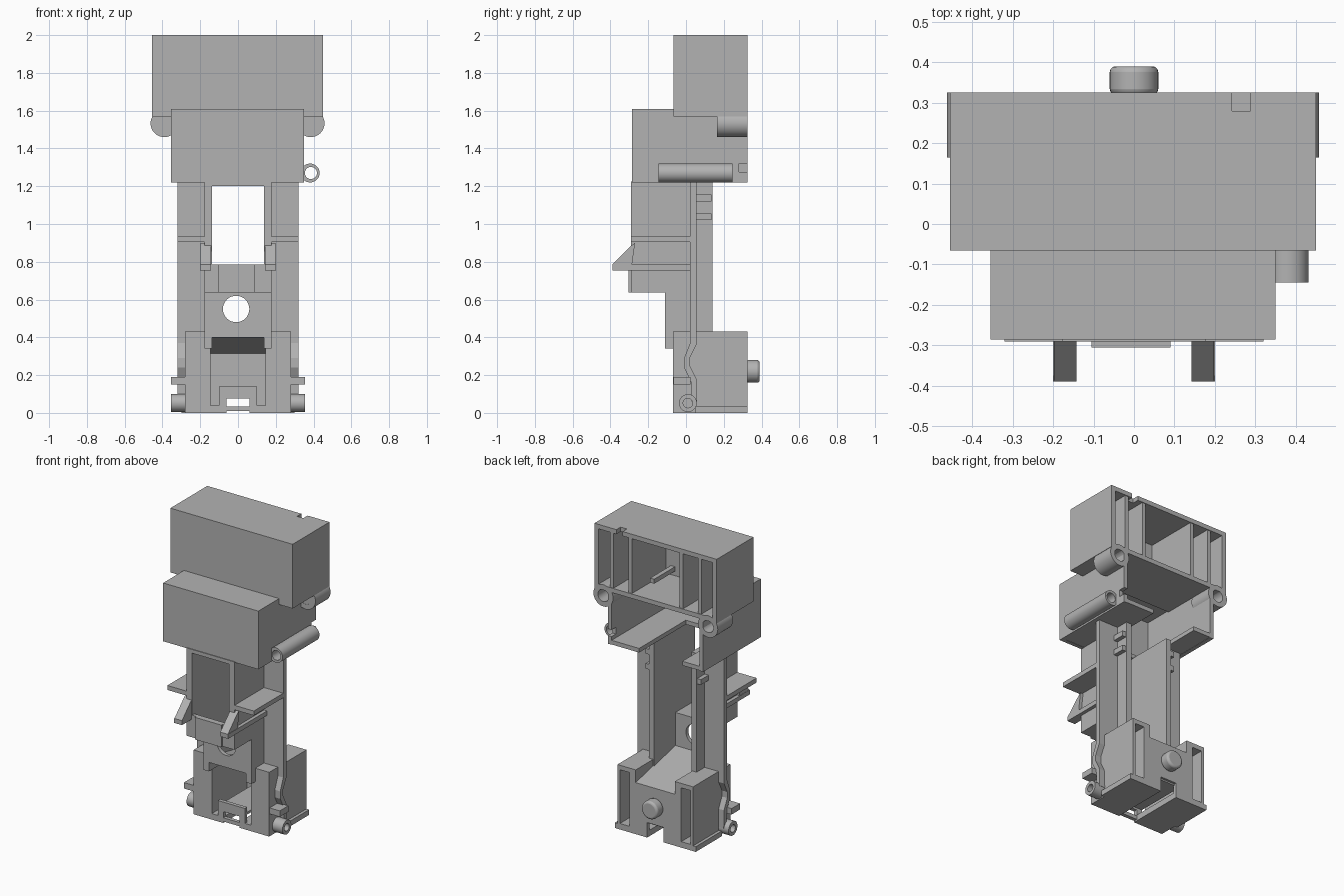
import bpy, bmesh, math

old = bpy.data.objects.get("Cube")
if old:
    bpy.data.objects.remove(old, do_unlink=True)

grey = bpy.data.materials.new("plain_grey")
grey.use_nodes = True
COLOUR = (0.45, 0.45, 0.45, 1)
grey.diffuse_color = COLOUR
grey.node_tree.nodes["Principled BSDF"].inputs["Base Color"].default_value = COLOUR


def finish(name, bm, smooth=False):
    bmesh.ops.recalc_face_normals(bm, faces=bm.faces)
    mesh = bpy.data.meshes.new(name)
    bm.to_mesh(mesh)
    bm.free()
    mesh.materials.append(grey)
    ob = bpy.data.objects.new(name, mesh)
    bpy.context.collection.objects.link(ob)
    if smooth:
        bpy.ops.object.select_all(action='DESELECT')
        bpy.context.view_layer.objects.active = ob
        ob.select_set(True)
        bpy.ops.object.shade_smooth_by_angle()
    return ob


def prism(name, axis, pts, a, b, hole=None, smooth=False):
    """Extrude an outline along x (pts are y,z) or y (pts are x,z)."""
    bm = bmesh.new()

    def ring(outline, t):
        return [bm.verts.new((t, u, v) if axis == 'x' else (u, t, v)) for u, v in outline]

    def wall(r, s):
        for i in range(len(r)):
            j = (i + 1) % len(r)
            bm.faces.new((r[i], r[j], s[j], s[i]))

    lo, hi = ring(pts, a), ring(pts, b)
    wall(lo, hi)
    if hole:
        hlo, hhi = ring(hole, a), ring(hole, b)
        wall(hlo, hhi)
        wall(lo, hlo)
        wall(hi, hhi)
    else:
        bm.faces.new(lo)
        bm.faces.new(hi)
    return finish(name, bm, smooth)


def box(name, x0, x1, y0, y1, z0, z1):
    return prism(name, 'x', [(y0, z0), (y1, z0), (y1, z1), (y0, z1)], x0, x1)


def pair(name, x0, x1, *rest):
    box("left_" + name, x0, x1, *rest)
    box("right_" + name, -x1, -x0, *rest)


def circle(u, v, r, n=32):
    return [(u + r * math.cos(2 * math.pi * i / n), v + r * math.sin(2 * math.pi * i / n))
            for i in range(n)]


def square(u, v, h, n=32):
    out = []
    for x, y in circle(0, 0, 1, n):
        k = h / max(abs(x), abs(y))
        out.append((u + x * k, v + y * k))
    return out


# Upper housing, open at the back, with a notch in its roof
box("upper_front", -.455, .45, -.065, -.04, 1.57, 2)
box("upper_roof", -.455, .45, -.065, .28, 1.97, 2)
box("upper_roof_edge_wide", -.455, .242, .28, .325, 1.97, 2)
box("upper_roof_edge_narrow", .288, .45, .28, .325, 1.97, 2)
box("upper_floor", -.455, .45, -.065, .325, 1.57, 1.6)
box("upper_side_right", -.455, -.425, -.065, .325, 1.57, 2)
box("upper_side_left", .42, .45, -.065, .325, 1.57, 2)
for x in (.325, .19):
    pair("upper_rib", x - .013, x + .013, -.05, .32, 1.58, 1.99)
box("inner_bar", .11, .14, -.05, .18, 1.63, 1.66)

# Screw bosses under the housing corners
for side, x in (("left", .385), ("right", -.39)):
    prism(side + "_boss", 'y', circle(x, 1.533, .073), .165, .325,
          circle(x, 1.533, .04), True)
    prism(side + "_boss_end", 'y', circle(x, 1.533, .06), .167, .2)

# Middle housing
box("middle_front", -.355, .35, -.285, -.26, 1.22, 1.61)
box("middle_roof", -.355, .35, -.285, -.05, 1.58, 1.61)
box("middle_side_right", -.355, -.328, -.285, .325, 1.22, 1.6)
box("middle_side_left_front", .323, .35, -.285, .28, 1.22, 1.6)
box("middle_side_left_low", .323, .35, .28, .325, 1.22, 1.275)
box("middle_side_left_high", .323, .35, .28, .325, 1.32, 1.6)
box("middle_floor_front", -.34, .34, -.27, -.17, 1.222, 1.25)
box("middle_floor_left", .12, .34, -.17, .325, 1.222, 1.25)
box("middle_floor_right", -.34, -.2, -.17, .325, 1.222, 1.25)
prism("side_tube", 'y', circle(.382, 1.27, .05), -.145, .245, circle(.386, 1.27, .032), True)

# Column: side walls, flanges, ledges and clips
SLOPE = [(-.39, .755), (-.29, .755), (-.27, .9), (-.29, .885), (-.39, .785)]
for side, s in (("left", 1), ("right", -1)):
    def part(name, x0, x1, *rest):
        a, b = sorted((s * x0, s * x1))
        return box(side + "_" + name, a, b, *rest)

    part("column_wall", .138, .177, -.29, .14, .64, 1.225)
    part("column_wall_low", .138, .177, -.11, .14, .34, .64)
    part("flange", .17, .32, .022, .055, .4, 1.225)
    part("column_ledge", .17, .32, -.29, .03, .905, .935)
    part("clip_shelf", .17, .2, -.39, .03, .755, .785)
    prism(side + "_clip_ramp", 'x', SLOPE, s * .142, s * .198)
    for z in (1.02, 1.12):
        part("column_tab", .17, .205, .05, .135, z, z + .035)

    # Base side block, hollow from the back
    part("base_outer_wall", .262, .28, -.07, .325, 0, .43)
    part("base_inner_wall", .145, .192, -.07, .325, 0, .43)
    part("base_front", .145, .28, -.07, -.045, 0, .43)
    part("base_top", .145, .28, -.07, .325, .4, .43)
    part("base_bottom", .06, .28, -.07, .325, 0, .04)
    part("base_lip", .06, .1, -.07, -.045, 0, .14)
    part("base_edge_strip", .28, .3, .05, .325, 0, .035)

    # Side hook, spring strip and stop
    prism(side + "_hook", 'x', circle(.01, .052, .047), s * .275, s * .355,
          circle(.01, .052, .025), True)
    prism(side + "_spring", 'x',
          [(.022, .43), (.022, .37), (-.01, .29), (-.01, .24), (.025, .17), (.03, .06),
           (.058, .06), (.055, .18), (.02, .25), (.02, .29), (.055, .36), (.055, .43)],
          s * .275, s * .32)
    part("stop", .275, .355, -.065, .025, .15, .19)

# Front panels and step
box("column_head_bar", -.177, .177, -.29, -.265, 1.2, 1.225)
box("front_panel", -.177, .177, -.29, -.265, .637, .785)
box("front_panel_plate", -.105, .09, -.305, -.285, .637, .785)
box("step_floor", -.177, .177, -.29, -.085, .637, .66)
prism("hole_panel", 'y', square(-.01, .55, .088), -.11, -.085, circle(-.01, .55, .07), True)
box("hole_panel_right", -.177, -.098, -.11, -.085, .4, .64)
box("hole_panel_left", .078, .177, -.11, -.085, .4, .64)
box("hole_panel_low", -.1, .08, -.11, -.085, .4, .462)

# Base centre: sloping roof, back wall, tunnel and pin
prism("base_slope", 'x', [(.325, .31), (-.09, .4), (-.09, .44), (.325, .345)], -.15, .15)
box("base_back", -.15, .15, .3, .325, .1, .34)
pair("base_back_foot", .06, .15, .3, .325, 0, .11)
box("tunnel_lip", -.1, .1, -.07, -.045, .076, .14)
box("tunnel_roof", -.1, .1, -.05, .31, .09, .105)
box("tunnel_bar", -.06, .06, -.07, -.045, .01, .035)
pin = prism("back_pin", 'y', circle(0, .22, .06), .32, .39, None, True)
bevel = pin.modifiers.new("rounded_end", 'BEVEL')
bevel.width = .014
bevel.segments = 3
bevel.limit_method = 'ANGLE'
